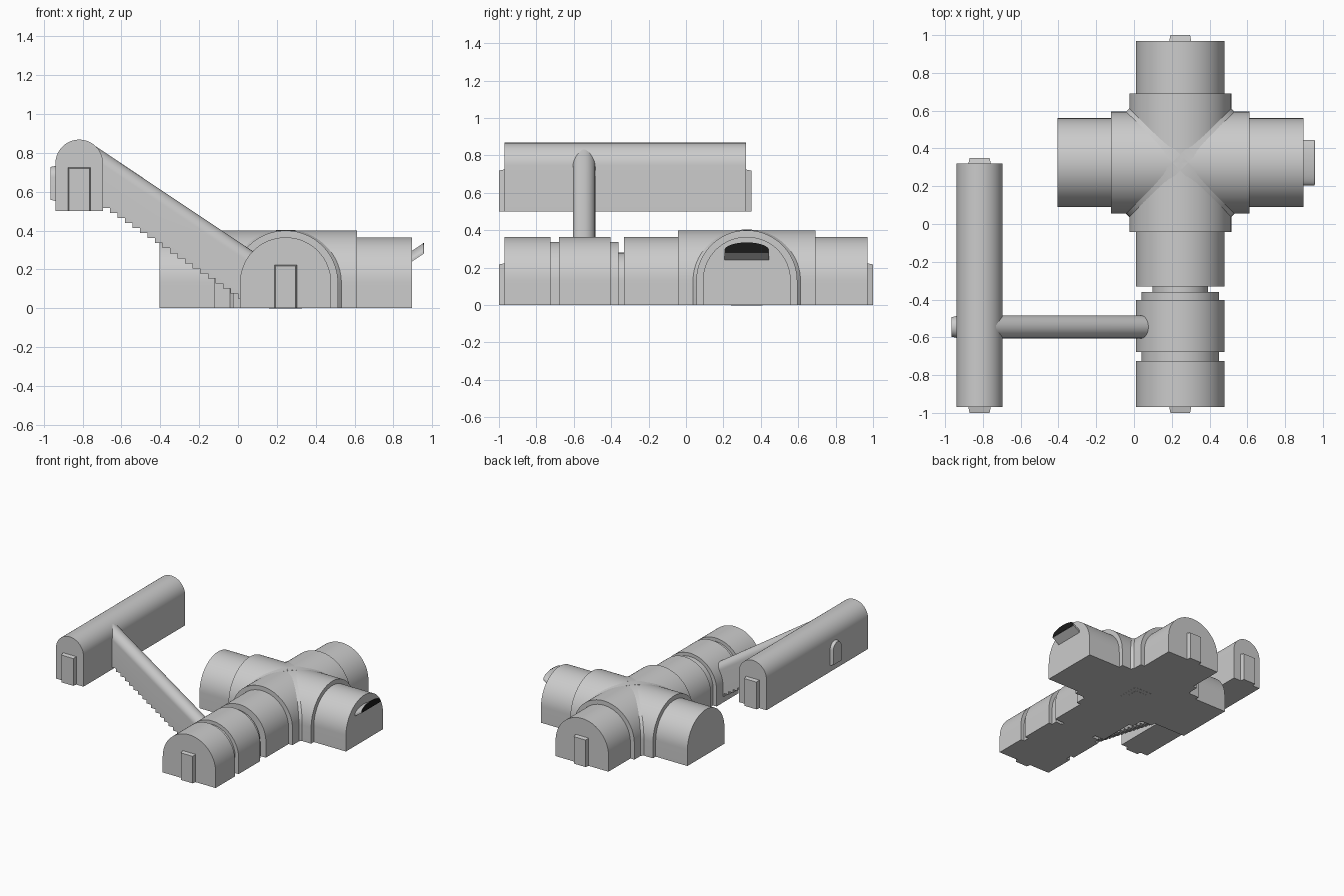
import bpy, bmesh
from math import sin, cos, pi, radians
from mathutils import Vector

if "Cube" in bpy.data.objects:
    bpy.data.objects.remove(bpy.data.objects["Cube"])

HUB = (0.245, 0.325)      # centre of the crossing
UP_X = -0.8175            # centre line of the raised tunnel
STAIR_Y = -0.545          # centre line of the stair tunnel


def loft(name, ring_a, ring_b, smooth=True):
    """Closed solid between two matching rings of points."""
    bm = bmesh.new()
    a = [bm.verts.new(p) for p in ring_a]
    b = [bm.verts.new(p) for p in ring_b]
    n = len(a)
    bm.faces.new(a)
    bm.faces.new(b[::-1])
    for i in range(n):
        j = (i + 1) % n
        bm.faces.new((a[i], b[i], b[j], a[j]))
    bmesh.ops.recalc_face_normals(bm, faces=bm.faces)
    me = bpy.data.meshes.new(name)
    bm.to_mesh(me)
    bm.free()
    ob = bpy.data.objects.new(name, me)
    bpy.context.collection.objects.link(ob)
    if smooth:
        bpy.ops.object.select_all(action='DESELECT')
        ob.select_set(True)
        bpy.context.view_layer.objects.active = ob
        bpy.ops.object.shade_smooth_by_angle(angle=radians(30))
    return ob


def arch(half, base, spring, top, n=40):
    """Arch section (u, z): straight walls with an elliptical vault."""
    pts = [(half, base)] if spring > base else []
    pts += [(half * cos(pi * i / n), spring + (top - spring) * sin(pi * i / n))
            for i in range(n + 1)]
    return pts + ([(-half, base)] if spring > base else [])


def place(section, centre, deg, run):
    """Put a (u, z) section at distance run along a horizontal direction."""
    a = radians(deg)
    return [Vector((centre[0] + run * cos(a) - u * sin(a),
                    centre[1] + run * sin(a) + u * cos(a), z)) for u, z in section]


def vault(name, centre, deg, start, end, section):
    return loft(name, place(section, centre, deg, start), place(section, centre, deg, end))


def door(name, centre, deg, wall, half, z0, z1, depth=0.03, rounded=False):
    """Raised door panel with sloping edges on an end wall."""
    def sec(inset):
        if rounded:
            return arch(half - inset, z0 + inset, z1 - half, z1 - inset, 16)
        h = half - inset
        return [(h, z0), (h, z1 - inset), (-h, z1 - inset), (-h, z0)]
    loft(name, place(sec(0), centre, deg, wall - 0.01),
         place(sec(0.008), centre, deg, wall + depth), rounded)


def box(name, x0, x1, y0, y1, z0, z1):
    ring = [(x0, y0), (x1, y0), (x1, y1), (x0, y1)]
    loft(name, [(x, y, z0) for x, y in ring], [(x, y, z1) for x, y in ring], False)


# Main corridor, with recessed joints between its modules
full = arch(0.235, 0, 0.13, 0.365)
joint = arch(0.205, 0, 0.13, 0.338)
neck = arch(0.148, 0, 0.13, 0.28)
axis = (0.245, 0)
for name, y0, y1, sec in [
        ("corridor_front_module", -0.97, -0.725, full),
        ("corridor_front_joint", -0.735, -0.67, joint),
        ("corridor_middle_module", -0.678, -0.403, full),
        ("corridor_rear_joint", -0.41, -0.36, joint),
        ("corridor_neck", -0.37, -0.32, neck),
        ("corridor_long_module", -0.332, 0.97, full)]:
    vault(name, axis, 90, y0, y1, sec)

# Cross arm
vault("cross_arm", HUB, 0, -0.65, 0.652, full)

# Wider crossing hub and its diagonal ribs
hub = arch(0.27, 0, 0.13, 0.40)
for deg, label in ((0, "x"), (90, "y")):
    vault("hub_vault_" + label, HUB, deg, -0.368, 0.367, hub)
rib = arch(0.394, 0, 0.13, 0.403)
for deg, label in ((45, "a"), (135, "b")):
    vault("hub_rib_" + label, HUB, deg, -0.03, 0.03, rib)

# Raised tunnel
vault("raised_tunnel", (UP_X, 0), 90, -0.97, 0.32, arch(0.1225, 0.50, 0.745, 0.868))

# Doors
door("corridor_front_door", axis, -90, 0.97, 0.06, 0, 0.225)
door("corridor_back_door", axis, 90, 0.97, 0.06, 0, 0.225)
door("raised_front_door", (UP_X, 0), -90, 0.97, 0.061, 0.50, 0.727)
door("raised_back_door", (UP_X, 0), 90, 0.32, 0.061, 0.50, 0.727)
door("raised_side_door", (UP_X, STAIR_Y), 180, 0.1225, 0.06, 0.55, 0.735, 0.025, True)

# Sloping stair tunnel with stepped underside
STEPS, X0, DX, Z0, DZ = 17, -0.66, 0.0388, 0.49, 0.0259


def stair_ring(x):
    roof = 0.825 - 0.668 * (x + 0.72)
    floor = Z0 - DZ / DX * (x - X0 - DX)
    return [(x, STAIR_Y + u, z) for u, z in arch(0.06, floor, roof - 0.07, roof, 24)]


loft("stair_tunnel", stair_ring(-0.74), stair_ring(0.10))
for i in range(-1, STEPS + 1):
    x, z = X0 + i * DX, Z0 - i * DZ
    box("stair_step_%02d" % (i + 2), x, x + DX, STAIR_Y - 0.06, STAIR_Y + 0.06,
        z, z + DZ + 0.005)

# Upward tilted hood on the right end, with a dark mouth
black = bpy.data.materials.new("dark_opening")
black.diffuse_color = (0.01, 0.01, 0.01, 1)
black.use_nodes = True
black.node_tree.nodes["Principled BSDF"].inputs["Base Color"].default_value = black.diffuse_color
slot = arch(0.12, 0, 0.012, 0.055, 24)


def hood_ring(x, z, s=1.0):
    return [(x, HUB[1] + u * s, z + v * s) for u, v in slot]


loft("hood", hood_ring(0.88, 0.23), hood_ring(0.955, 0.28))
mouth = loft("hood_mouth", hood_ring(0.953, 0.281, 0.97), hood_ring(0.957, 0.2815, 0.97))
mouth.data.materials.append(black)

# Square floor hatch under the crossing
for name, r, z in (("floor_hatch_rim", 0.085, -0.001), ("floor_hatch", 0.05, -0.002)):
    box(name, HUB[0] - r, HUB[0] + r, HUB[1] - r, HUB[1] + r, z, 0.01)
